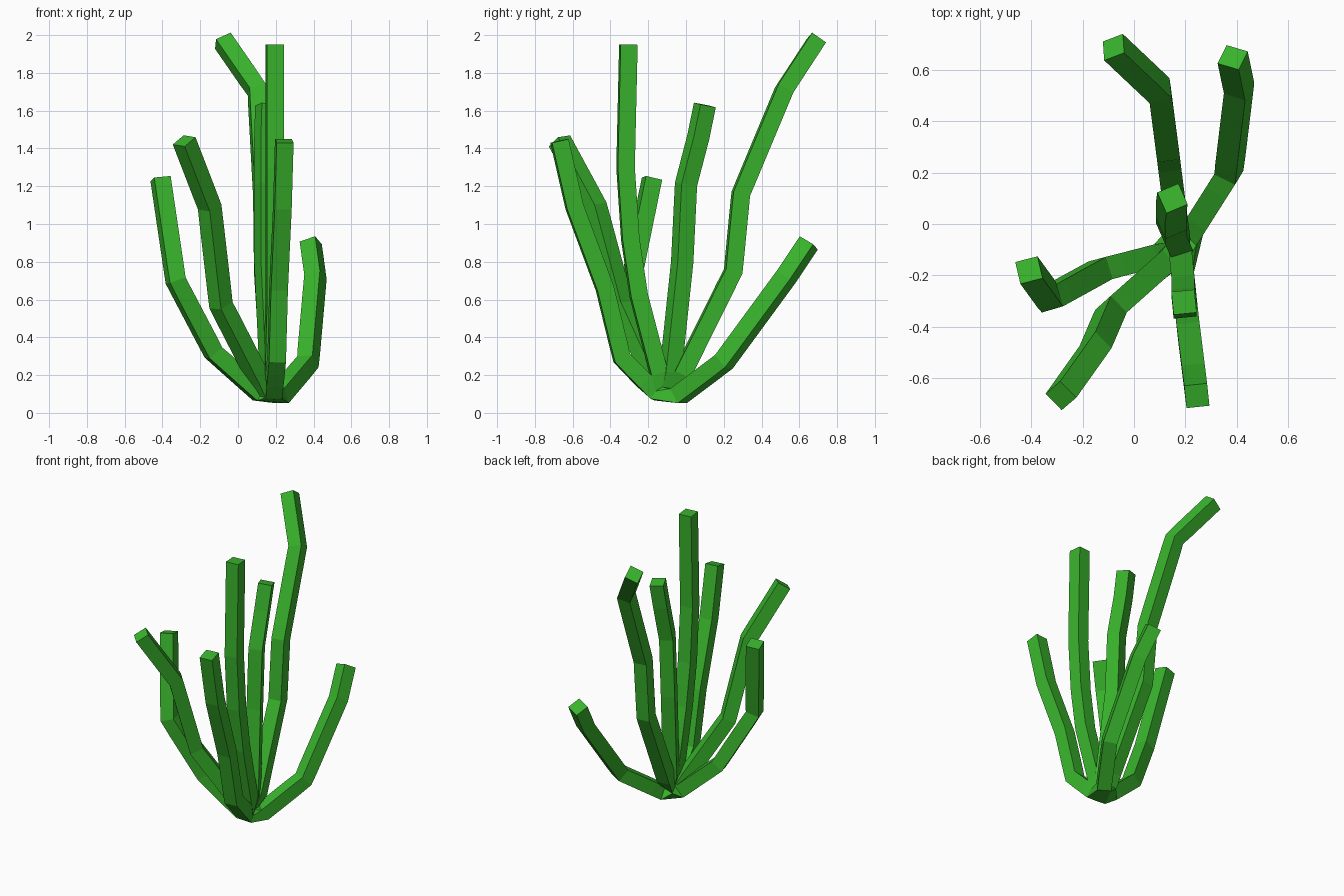
import bpy

# Plant: stalks fan out from one root; each list is a stalk's centre line
ROOT = (0.18, -0.10, 0.045)
STALKS = [
    [(0.135, 0.25, 0.75), (0.13, 0.29, 1.16), (0.10, 0.52, 1.71), (-0.08, 0.69, 1.97)],
    [(0.195, -0.25, 0.62), (0.195, -0.295, 0.92), (0.195, -0.32, 1.30), (0.195, -0.305, 1.95)],
    [(0.145, -0.02, 0.80), (0.145, 0.00, 1.21), (0.145, 0.065, 1.46), (0.15, 0.10, 1.63)],
    [(0.205, -0.34, 0.29), (0.215, -0.43, 0.66), (0.235, -0.59, 1.09), (0.245, -0.67, 1.44)],
    [(-0.09, -0.34, 0.57), (-0.15, -0.48, 1.09), (-0.285, -0.67, 1.44)],
    [(-0.13, -0.18, 0.32), (-0.33, -0.29, 0.70), (-0.41, -0.18, 1.24)],
    [(0.37, 0.20, 0.27), (0.41, 0.53, 0.72), (0.385, 0.65, 0.90)],
]
RADIUS = 0.045

verts, edges = [ROOT], []
for path in STALKS:
    prev = 0
    for p in path:
        verts.append(p)
        edges.append((prev, len(verts) - 1))
        prev = len(verts) - 1

mesh = bpy.data.meshes.new("stalks")
mesh.from_pydata(verts, edges, [])
plant = bpy.data.objects.new("stalks", mesh)
bpy.context.collection.objects.link(plant)
bpy.context.view_layer.objects.active = plant
plant.select_set(True)

# Square-section skin around the centre lines
plant.modifiers.new("skin", 'SKIN')
for i, sv in enumerate(mesh.skin_vertices[0].data):
    sv.radius = (RADIUS, RADIUS)
    sv.use_root = i == 0

mat = bpy.data.materials.new("leaf_green")
mat.diffuse_color = (0.04, 0.45, 0.025, 1)
mesh.materials.append(mat)
